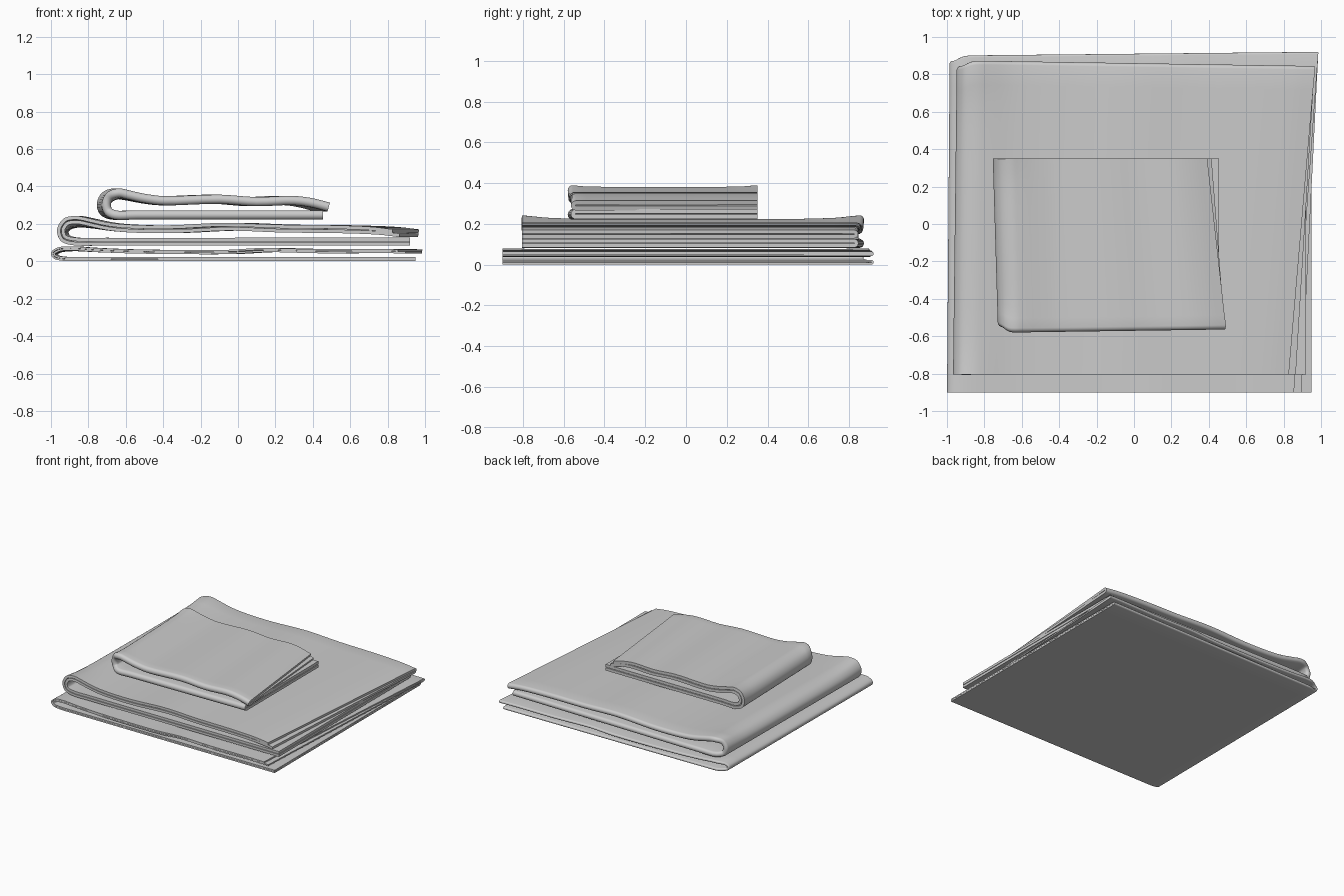
import bpy, bmesh, math
from mathutils import Vector

if "Cube" in bpy.data.objects:
    bpy.data.objects.remove(bpy.data.objects["Cube"])


def spline(pts, n):
    """Catmull-Rom resampling of a 2D path, n steps per span."""
    p = [Vector(q) for q in pts]
    p = [2 * p[0] - p[1]] + p + [2 * p[-1] - p[-2]]
    out = []
    for i in range(1, len(p) - 2):
        # centripetal-style tangents avoid overshoot on uneven spans
        d0, d1, d2 = [math.sqrt((p[i + k + 1] - p[i + k]).length) for k in (-1, 0, 1)]
        m1 = ((p[i] - p[i-1]) / d0 - (p[i+1] - p[i-1]) / (d0 + d1) + (p[i+1] - p[i]) / d1) * d1
        m2 = ((p[i+1] - p[i]) / d1 - (p[i+2] - p[i]) / (d1 + d2) + (p[i+2] - p[i+1]) / d2) * d1
        for k in range(n):
            t = k / n
            out.append((2*t**3 - 3*t*t + 1) * p[i] + (t**3 - 2*t*t + t) * m1
                       + (3*t*t - 2*t**3) * p[i+1] + (t**3 - t*t) * m2)
    out.append(p[-2])
    return out


def towel(name, pts, y_open, y_fold, d, thick, pull, skew, flare):
    """Cloth doubled once along y (hairpin), then folded over at the left.
    y_fold = (left, right); pull = how far the upper outer / inner layers
    fall short at the open side; skew = left fold slant; flare = lifted roll ends."""
    path = spline(pts, 4)
    lo = min(range(len(path)), key=lambda i: path[i].x)
    x0, x1 = path[lo].x, path[-1].x
    # hairpin: (position from open 0 to fold 1, layer offset -1..1, outward reach)
    n = 14
    hair = [(k / n, 1.0, 0.0) for k in range(n)]
    hair += [(1.0, math.cos(a), math.sin(a)) for a in [math.pi * k / 8 for k in range(9)]]
    hair += [(k / n, -1.0, 0.0) for k in range(n - 1, -1, -1)]
    bm = bmesh.new()
    rows = []
    for i, c in enumerate(path):
        a, b = path[max(i - 1, 0)], path[min(i + 1, len(path) - 1)]
        t = (b - a).normalized()
        nrm = Vector((-t.y, t.x))
        f = (c.x - x0) / (x1 - x0)
        yf = y_fold[0] + (y_fold[1] - y_fold[0]) * f
        side = 1 if yf > y_open else -1
        upper = max(0.0, min(1.0, (i - lo + 4) / 8))
        roll = math.exp(-(f / 0.09) ** 2)
        yf -= side * 0.03 * math.exp(-(f / 0.025) ** 2)   # rounded corner in plan
        row = []
        for v, o, r in hair:
            y = y_open + (yf - y_open) * v + side * d * (r - 1) * (v == 1.0)
            q = c + nrm * d * o
            x = q.x
            if i > lo:
                short = pull[0] if o > 0 else pull[1]
                if v == 1.0:
                    short = 0
                x -= short * (1 - v) * f
            x += skew * y * (1 - f) ** 4
            z = q.y + upper * roll * flare * abs(2 * v - 1) ** 6
            row.append(bm.verts.new((x, y, z)))
        rows.append(row)
    for ra, rb in zip(rows, rows[1:]):
        for k in range(len(ra) - 1):
            bm.faces.new((ra[k], ra[k + 1], rb[k + 1], rb[k]))
    me = bpy.data.meshes.new(name)
    bmesh.ops.recalc_face_normals(bm, faces=bm.faces)
    bm.to_mesh(me)
    bm.free()
    ob = bpy.data.objects.new(name, me)
    bpy.context.collection.objects.link(ob)
    bpy.ops.object.select_all(action='DESELECT')
    ob.select_set(True)
    bpy.context.view_layer.objects.active = ob
    m = ob.modifiers.new("cloth_thickness", 'SOLIDIFY')
    m.thickness, m.offset = thick, 0
    bpy.ops.object.modifier_apply(modifier=m.name)
    bpy.ops.object.shade_smooth_by_angle(angle=math.radians(40))
    return ob


# thin towel at the bottom, fold at the back
towel("bottom_towel",
      [(.95, .012), (0, .012), (-.8, .012), (-.93, .014), (-.972, .024), (-.982, .04),
       (-.95, .058), (-.88, .065), (-.75, .06), (-.5, .052), (0, .05), (.2, .06),
       (.5, .054), (.85, .055), (.985, .053)],
      -.9, (.895, .915), .0058, .0105, (.13, .09), .008, .006)

# thicker towel in the middle, fold at the back
towel("middle_towel",
      [(.92, .105), (0, .105), (-.7, .105), (-.88, .108), (-.925, .125), (-.937, .155),
       (-.91, .187), (-.85, .202), (-.78, .198), (-.65, .182), (-.5, .173), (-.3, .172),
       (0, .185), (.3, .175), (.6, .172), (.85, .163), (.965, .15)],
      -.805, (.865, .835), .0115, .019, (.14, .10), .012, .025)

# small towel on top, fold at the front
towel("small_top_towel",
      [(.455, .248), (0, .248), (-.55, .248), (-.67, .248), (-.71, .268), (-.72, .30),
       (-.70, .335), (-.65, .356), (-.6, .352), (-.5, .335), (-.4, .324), (-.1, .332),
       (.1, .319), (.3, .325), (.4, .312), (.485, .29)],
      .35, (-.57, -.553), .0135, .022, (.10, .07), -.03, .014)
